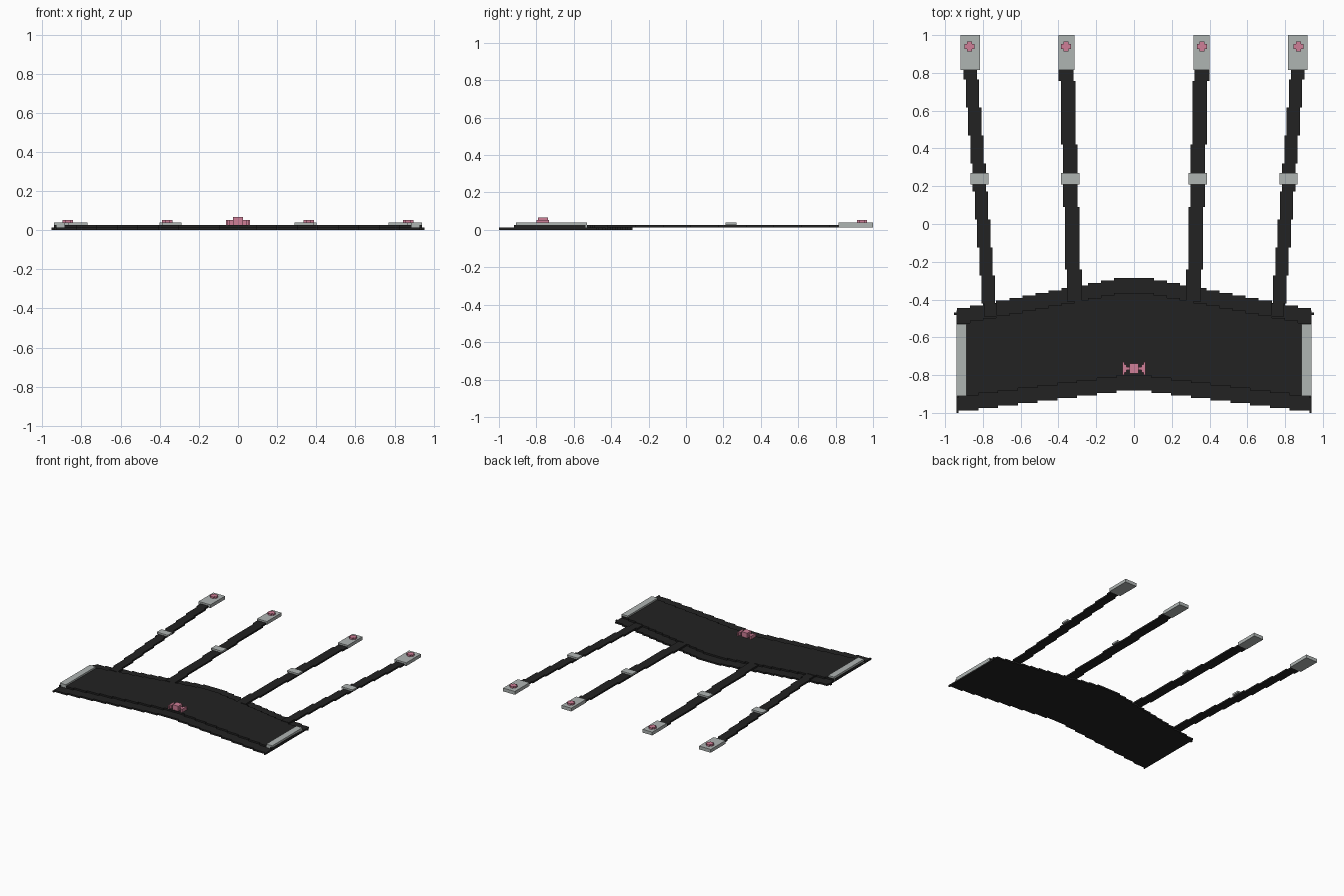
import bpy
import bmesh

cube = bpy.data.objects.get("Cube")
if cube:
    bpy.data.objects.remove(cube, do_unlink=True)

V = 2 / 151  # size of one step, also the thickness of one layer


def material(name, rgb):
    m = bpy.data.materials.new(name)
    m.use_nodes = True
    m.diffuse_color = (*rgb, 1)
    m.node_tree.nodes["Principled BSDF"].inputs["Base Color"].default_value = (*rgb, 1)
    return m


BLACK = material("black fabric", (0.016, 0.016, 0.016))
GREY = material("grey metal", (0.43, 0.46, 0.45))
PINK = material("pink ribbon", (0.62, 0.21, 0.31))


def prisms(name, parts, mat):
    """One object from (outline, lowest layer, highest layer) prisms."""
    bm = bmesh.new()
    for outline, low, high in parts:
        face = bm.faces.new([bm.verts.new((x, y, low * V)) for x, y in outline])
        out = bmesh.ops.extrude_face_region(bm, geom=[face])
        top = [g for g in out["geom"] if isinstance(g, bmesh.types.BMVert)]
        bmesh.ops.translate(bm, verts=top, vec=(0, 0, (high - low) * V))
    bmesh.ops.recalc_face_normals(bm, faces=bm.faces)
    mesh = bpy.data.meshes.new(name)
    bm.to_mesh(mesh)
    bm.free()
    mesh.materials.append(mat)
    obj = bpy.data.objects.new(name, mesh)
    bpy.context.collection.objects.link(obj)
    return obj


def rect(x, y, w, d):
    return [(x - w / 2, y - d / 2), (x + w / 2, y - d / 2),
            (x + w / 2, y + d / 2), (x - w / 2, y + d / 2)]


def stair(y, steps, flat, half):
    """Stepped edge falling from the middle to the +x end."""
    run = (half - flat) / steps
    pts, x = [], 0
    for k in range(steps + 1):
        nxt = flat + k * run
        if k:
            pts.append((x, y - k * V))
        pts.append((nxt, y - k * V))
        x = nxt
    return pts[:-1]  # the last step ends exactly at the tip


def belt_outline(top, bottom):
    half = 71 * V
    upper = stair(top, 13, 8 * V, half + 5 * V)
    lower = stair(bottom, 9, 7 * V, half + 7 * V)
    clip = lambda pts: [(min(x, half), y) for x, y in pts]
    right = clip(upper) + [(half, upper[-1][1])] + [(half, lower[-1][1])] + clip(lower)[::-1]
    # drop repeated points, then mirror
    right = [p for i, p in enumerate(right) if i == 0 or p != right[i - 1]]
    return right + [(-x, y) for x, y in reversed(right)]


# Belt: thin base with a raised central panel
prisms("belt_base", [(belt_outline(-1 + 54 * V, -1 + 9 * V), 0, 1)], BLACK)
prisms("belt_panel", [(belt_outline(-1 + 48 * V, -1 + 15 * V), 1, 2)], BLACK)


def strap_outline(x0, x1, y0, breaks, width):
    """Strap stepping sideways by equal amounts at each break."""
    ys = [y0] + breaks
    n = len(ys) - 2
    outer, inner = [], []
    for i in range(n + 1):
        c = x0 + (x1 - x0) * i / n
        outer += [(c + width / 2, ys[i]), (c + width / 2, ys[i + 1])]
        inner += [(c - width / 2, ys[i]), (c - width / 2, ys[i + 1])]
    return outer + inner[::-1]


CLIP_Y = 0.815
outer_breaks = [-0.42 + 0.148 * i for i in range(9)] + [CLIP_Y]
inner_breaks = [-0.24, 0.09, 0.42, 0.757, CLIP_Y]

for side, s in (("left", 1), ("right", -1)):
    mirror = lambda pts: [(s * x, y) for x, y in pts]

    # Metal bar and small nub at the belt end
    prisms(f"{side}_end_bar", [(rect(s * 69 * V, -0.72, 4 * V, 0.38), 1, 3)], GREY)
    prisms(f"{side}_end_nub", [(rect(s * 71.5 * V, -0.475, V, V), 0, 1)], BLACK)

    for pos, x0, x1, y0, breaks, width, slider_x, clip_x, clip_w in (
            ("outer", 0.76, 0.867, -0.49, outer_breaks, 0.07, 0.818, 0.867, 0.104),
            ("inner", 0.315, 0.36, -0.41, inner_breaks, 0.077, 0.337, 0.358, 0.086)):
        name = f"{side}_{pos}"
        prisms(name + "_strap", [(mirror(strap_outline(x0, x1, y0, breaks, width)), 1, 2)], BLACK)
        prisms(name + "_slider", [(rect(s * slider_x, 0.24, 0.097, 0.06), 2, 3)], GREY)
        prisms(name + "_clip", [(rect(s * clip_x, (1 + CLIP_Y) / 2, clip_w, 1 - CLIP_Y), 1, 3)], GREY)
        # Button with notched corners
        bx, by, a, b = s * (clip_x + 0.003), 0.94, 2 * V, V
        cross = [(a, -b), (a, b), (b, b), (b, a), (-b, a), (-b, b),
                 (-a, b), (-a, -b), (-b, -b), (-b, -a), (b, -a), (b, -b)]
        prisms(name + "_button", [([(bx + x, by + y) for x, y in cross], 3, 4)], PINK)

# Bow: square knot with two flaring loops
BOW_Y = -0.765
bow = [(rect(0, BOW_Y, 0.05, 4 * V), 2, 5)]
for s in (1, -1):
    for x, w, d in ((0.033, 0.016, 1), (0.046, 0.010, 3), (0.056, 0.010, 5)):
        bow.append((rect(s * x, BOW_Y, w, d * V), 2, 4))
prisms("bow", bow, PINK)
